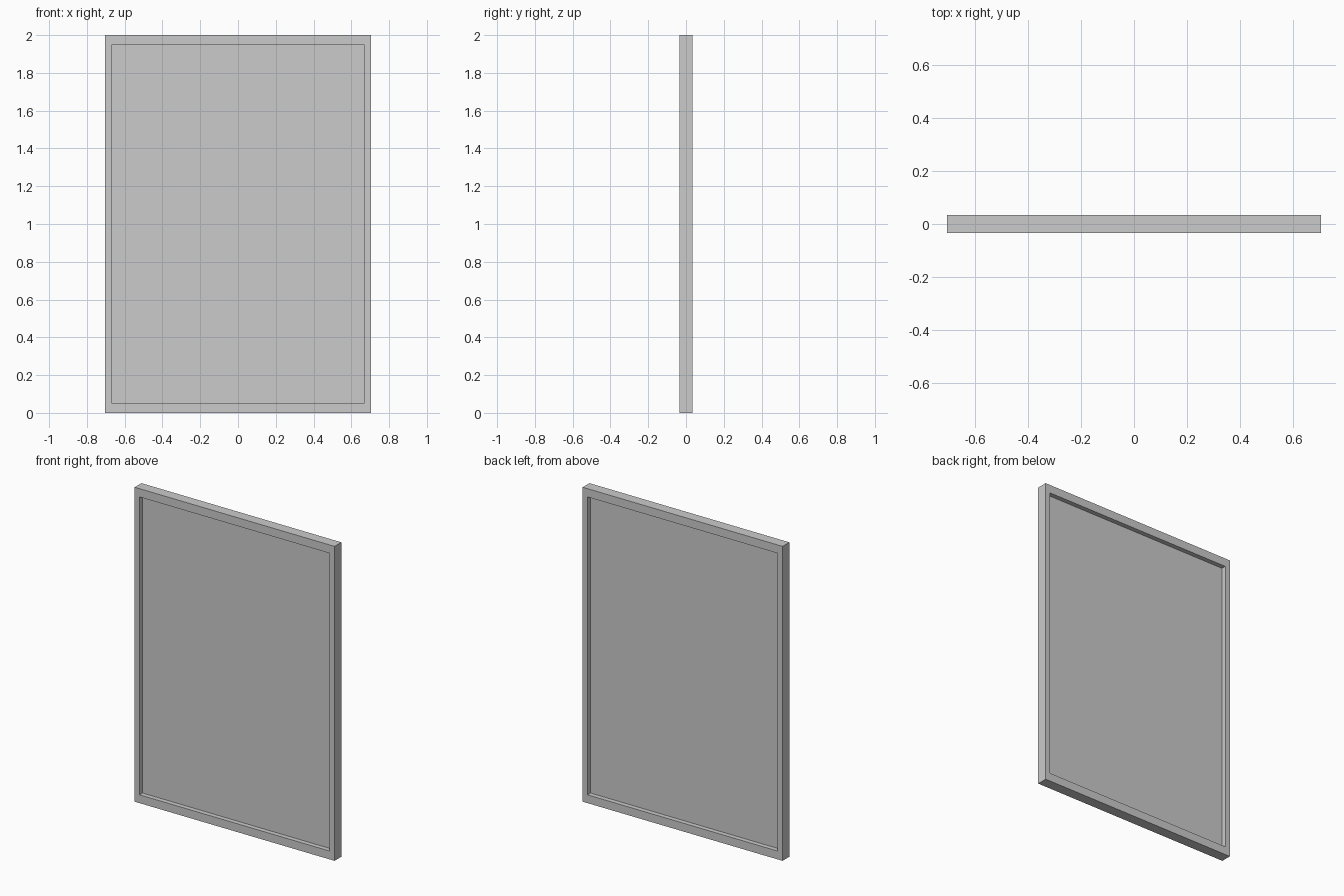
import bpy

if "Cube" in bpy.data.objects:
    bpy.data.objects.remove(bpy.data.objects["Cube"])

W, H, D = 0.703, 2.0, 0.034        # half width, height, half depth
SIDE, RAIL = 0.034, 0.053          # border widths: uprights, top and bottom
PANEL = 0.004                      # half thickness of the panel


def make_object(name, verts, faces):
    mesh = bpy.data.meshes.new(name)
    mesh.from_pydata(verts, [], faces)
    ob = bpy.data.objects.new(name, mesh)
    bpy.context.collection.objects.link(ob)
    return ob


def rect(inset_x, inset_z, y):
    x, lo, hi = W - inset_x, inset_z, H - inset_z
    return [(-x, y, lo), (x, y, lo), (x, y, hi), (-x, y, hi)]


# Frame: four rectangle loops (outer/inner, front/back) bridged into a closed ring
loops = [rect(0, 0, -D), rect(SIDE, RAIL, -D), rect(SIDE, RAIL, D), rect(0, 0, D)]
faces = []
for k in range(4):
    a, b = k * 4, (k + 1) % 4 * 4
    for i in range(4):
        j = (i + 1) % 4
        faces.append((a + i, a + j, b + j, b + i))
make_object("frame", sum(loops, []), faces)

# Panel: thin sheet in the middle of the frame, recessed on both sides
verts = rect(SIDE, RAIL, -PANEL) + rect(SIDE, RAIL, PANEL)
make_object("panel", verts, [(0, 1, 2, 3), (7, 6, 5, 4)] +
            [(i, i + 4, (i + 1) % 4 + 4, (i + 1) % 4) for i in range(4)])
